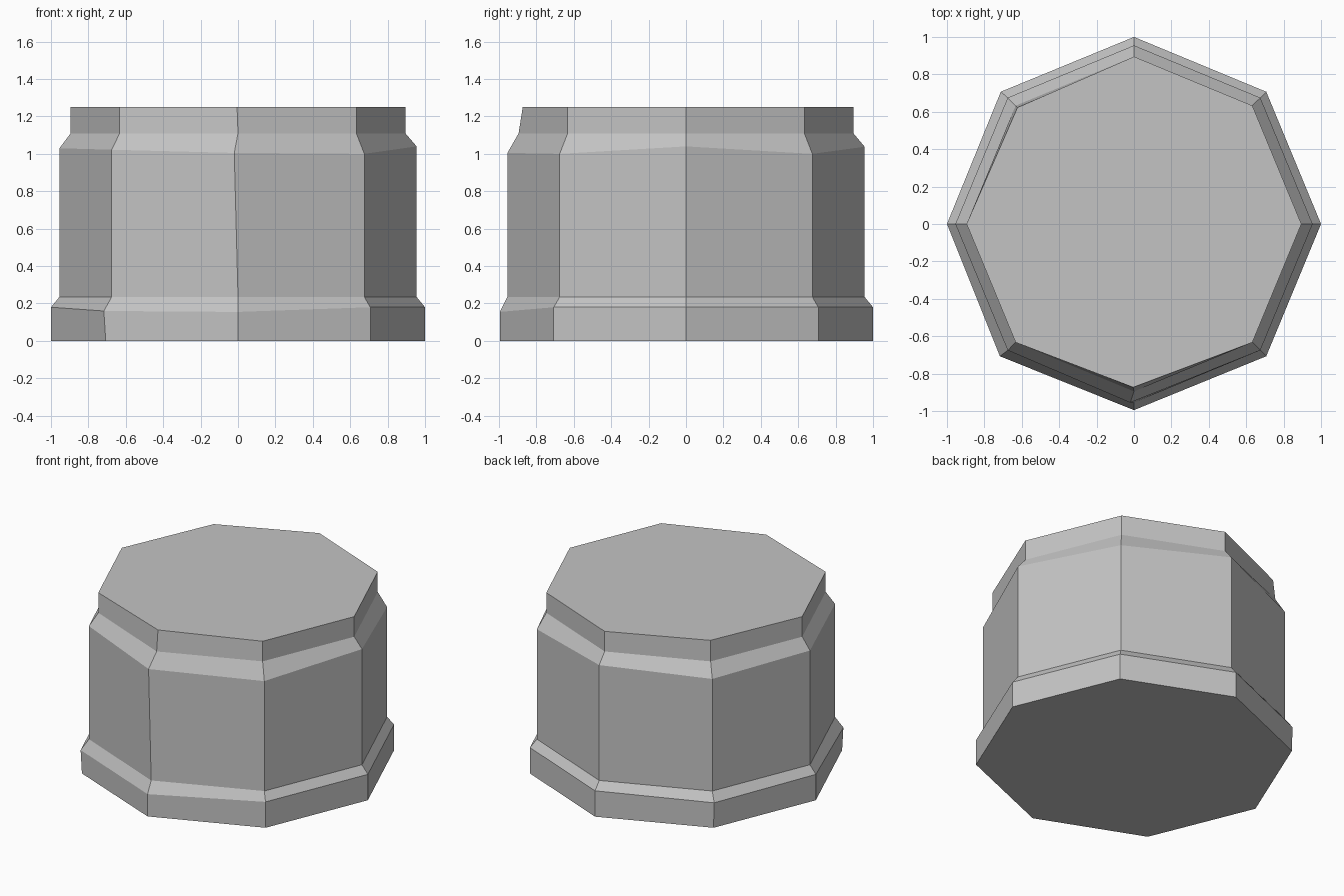
import bpy, bmesh, math

cube = bpy.data.objects.get("Cube")
if cube:
    bpy.data.objects.remove(cube, do_unlink=True)

SIDES = 8
LEFT, BACK, BACK_RIGHT, RIGHT, FRONT_RIGHT, FRONT = 0, 2, 3, 4, 5, 6

# One plain grey for the whole block
grey = bpy.data.materials.new("stone_grey")
grey.use_nodes = True
colour = (0.55, 0.55, 0.55, 1)
grey.diffuse_color = colour
grey.node_tree.nodes["Principled BSDF"].inputs["Base Color"].default_value = colour

# Profile from foot to lid: radius, height
profile = [(1, 0), (1, 0.18), (0.955, 0.235), (0.955, 1.0), (0.895, 1.11), (0.895, 1.25)]

# Small hand-carved unevenness: (ring, corner) -> shift in x, y, z
shifts = {
    (0, FRONT): (0, 0.005, 0),
    (1, FRONT): (0, 0.005, -0.025),
    (1, FRONT_RIGHT): (-0.01, 0, -0.02),
    (1, BACK_RIGHT): (-0.005, 0, -0.005),
    (3, LEFT): (0, 0, 0.04),
    (3, BACK): (0, 0, 0.038),
    (3, RIGHT): (0, 0, 0.03),
    (3, BACK_RIGHT): (0, 0, 0.015),
    (3, FRONT_RIGHT): (0, 0, 0.022),
    (3, FRONT): (-0.02, 0, 0.005),
    (5, FRONT): (-0.005, 0.022, 0),
    (5, BACK_RIGHT): (0.01, -0.01, 0),
}

# Eight-sided block with stepped foot and collar
bm = bmesh.new()
rings = []
for r, (radius, height) in enumerate(profile):
    ring = []
    for c in range(SIDES):
        a = math.tau * c / SIDES
        dx, dy, dz = shifts.get((r, c), (0, 0, 0))
        ring.append(bm.verts.new((radius * math.cos(a) + dx,
                                  radius * math.sin(a) + dy, height + dz)))
    rings.append(ring)

for low, high in zip(rings, rings[1:]):
    for c in range(SIDES):
        n = (c + 1) % SIDES
        bm.faces.new((low[c], low[n], high[n], high[c]))

# Closed base and lid
bm.faces.new(rings[0][::-1])
bm.faces.new(rings[-1])
bmesh.ops.recalc_face_normals(bm, faces=bm.faces)

mesh = bpy.data.meshes.new("octagonal_block")
bm.to_mesh(mesh)
bm.free()
mesh.materials.append(grey)
bpy.context.collection.objects.link(bpy.data.objects.new("octagonal_block", mesh))
